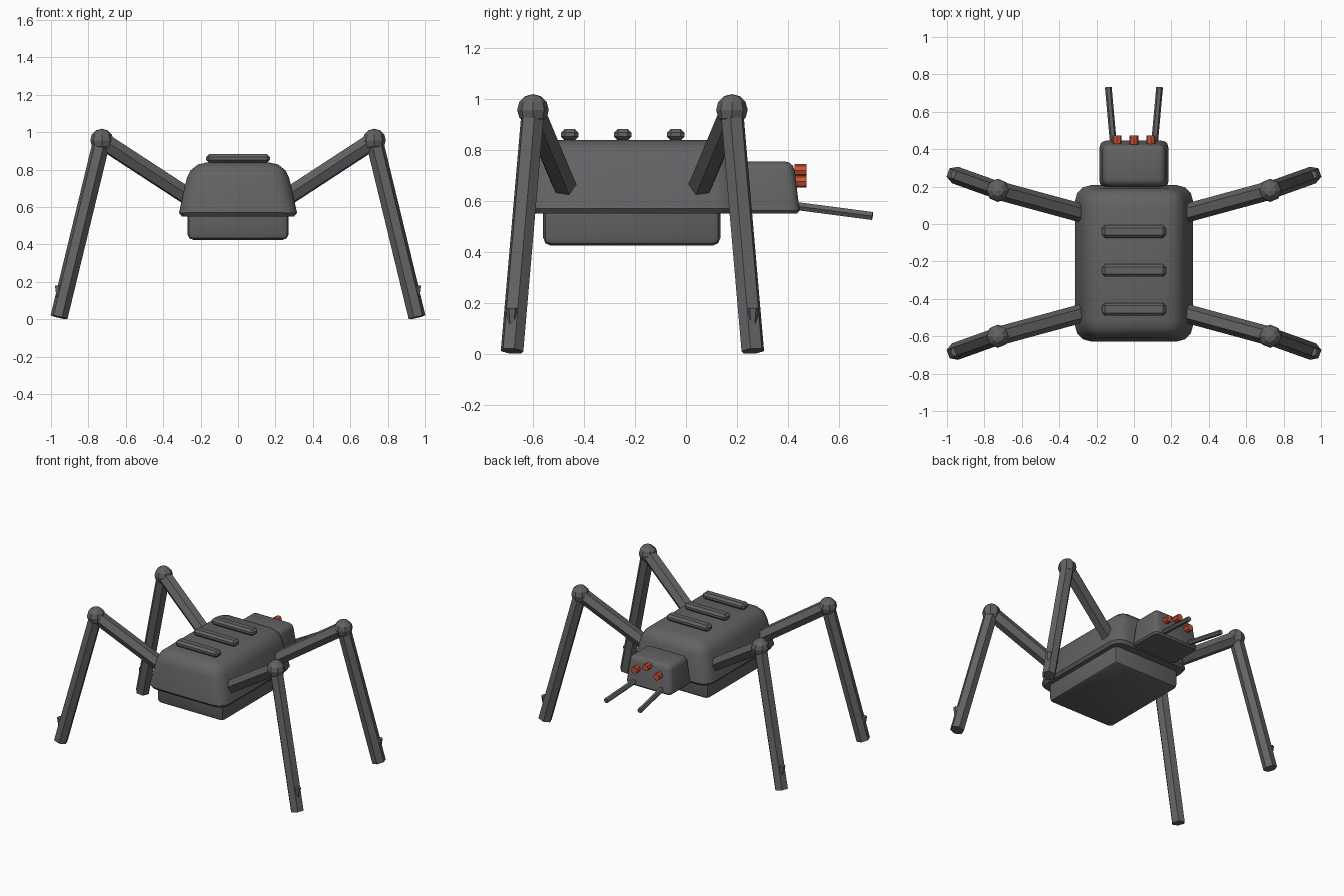
import bpy, bmesh, math
from mathutils import Vector, Matrix

cube = bpy.data.objects.get("Cube")
if cube:
    bpy.data.objects.remove(cube, do_unlink=True)


def make_material(name, rgb):
    mat = bpy.data.materials.new(name)
    mat.use_nodes = True
    mat.diffuse_color = (*rgb, 1)
    bsdf = next(n for n in mat.node_tree.nodes if n.type == 'BSDF_PRINCIPLED')
    bsdf.inputs["Base Color"].default_value = (*rgb, 1)
    return mat


grey = make_material("dark grey metal", (0.125, 0.122, 0.127))
red = make_material("red lens", (0.6, 0.08, 0.035))


def finish(name, bm, mat, smooth=None):
    bmesh.ops.recalc_face_normals(bm, faces=bm.faces)
    mesh = bpy.data.meshes.new(name)
    bm.to_mesh(mesh)
    bm.free()
    mesh.materials.append(mat)
    obj = bpy.data.objects.new(name, mesh)
    bpy.context.collection.objects.link(obj)
    if smooth:
        bpy.ops.object.select_all(action='DESELECT')
        obj.select_set(True)
        bpy.context.view_layer.objects.active = obj
        bpy.ops.object.shade_smooth_by_angle(angle=math.radians(smooth))
    return obj


def block(name, low, high, bevel, base_bevel, taper=(0, 0, 0), segments=3):
    """Rounded box; taper pulls the top in at the sides, the -y end and the +y end."""
    bm = bmesh.new()
    bmesh.ops.create_cube(bm, size=1)
    low, high = Vector(low), Vector(high)
    for v in bm.verts:
        top = v.co.z > 0
        v.co = Vector(high[i] if v.co[i] > 0 else low[i] for i in range(3))
        if top:
            v.co.x -= math.copysign(taper[0], v.co.x)
            v.co.y += taper[1] if v.co.y == low.y else -taper[2]
    upper = [e for e in bm.edges if max(v.co.z for v in e.verts) > low.z + 1e-4]
    bmesh.ops.bevel(bm, geom=upper, offset=bevel, segments=segments,
                    profile=0.5, affect='EDGES')
    rim = [e for e in bm.edges if all(abs(v.co.z - low.z) < 1e-4 for v in e.verts)]
    bmesh.ops.bevel(bm, geom=rim, offset=base_bevel, segments=1, affect='EDGES')
    return finish(name, bm, grey, smooth=35)


def rod(name, start, end, r1, r2=None, sides=6, mat=grey):
    """Prism or cone between two points."""
    start, end = Vector(start), Vector(end)
    d = end - start
    bm = bmesh.new()
    bmesh.ops.create_cone(bm, cap_ends=True, segments=sides, radius1=r1,
                          radius2=r1 if r2 is None else r2, depth=d.length)
    tilt = math.acos(d.z / d.length)
    turn = Matrix.Rotation(math.atan2(d.y, d.x), 4, 'Z') @ Matrix.Rotation(tilt, 4, 'Y')
    bm.transform(Matrix.Translation((start + end) / 2) @ turn)
    return finish(name, bm, mat)


def ball(name, centre, radius):
    bm = bmesh.new()
    bmesh.ops.create_uvsphere(bm, u_segments=8, v_segments=6, radius=radius)
    bm.transform(Matrix.Translation(centre))
    return finish(name, bm, grey)


# Body, underside and head
block("body", (-0.32, -0.63, 0.55), (0.32, 0.21, 0.838), 0.085, 0.02, (0.065, 0.03, 0.03))
belly = block("belly", (-0.27, -0.56, -0.56), (0.27, 0.135, -0.425), 0.03, 0.005, segments=2)
belly.data.transform(Matrix.Diagonal((1, 1, -1, 1)))
belly.data.flip_normals()
block("head", (-0.185, 0.19, 0.55), (0.185, 0.447, 0.755), 0.035, 0.012, (0.02, 0.015, 0.025))

# Ribs across the back
for i in range(3):
    y = -0.04 - 0.208 * i
    block(f"back_rib_{i + 1}", (-0.17, y - 0.034, 0.838), (0.17, y + 0.034, 0.883),
          0.015, 0.014, segments=1)

# Eyes, the middle one higher
for name, x, z in (("right", -0.09, 0.676), ("middle", 0, 0.72), ("left", 0.09, 0.676)):
    rod(f"{name}_eye", (x, 0.425, z), (x, 0.473, z), 0.024, sides=8, mat=red)

# Feelers and legs on both sides
for side, s in (("left", 1), ("right", -1)):
    rod(f"{side}_feeler", (s * 0.108, 0.41, 0.583), (s * 0.137, 0.731, 0.541), 0.018)
    for end, e in (("head_end", 1), ("tail_end", -1)):
        def point(x, y, z):
            return Vector((s * x, -0.21 + e * y, z))
        hip = point(0.25, 0.26, 0.645)
        knee = point(0.728, 0.39, 0.957)
        foot = point(0.957, 0.472, 0.011)
        rod(f"{side}_{end}_upper_leg", hip, knee, 0.05)
        ball(f"{side}_{end}_knee", knee, 0.062)
        rod(f"{side}_{end}_lower_leg", knee, foot, 0.047)
        rod(f"{side}_{end}_spur", foot + Vector((0, 0, 0.01)),
            foot + Vector((0, 0, 0.17)), 0.003, 0.025)
